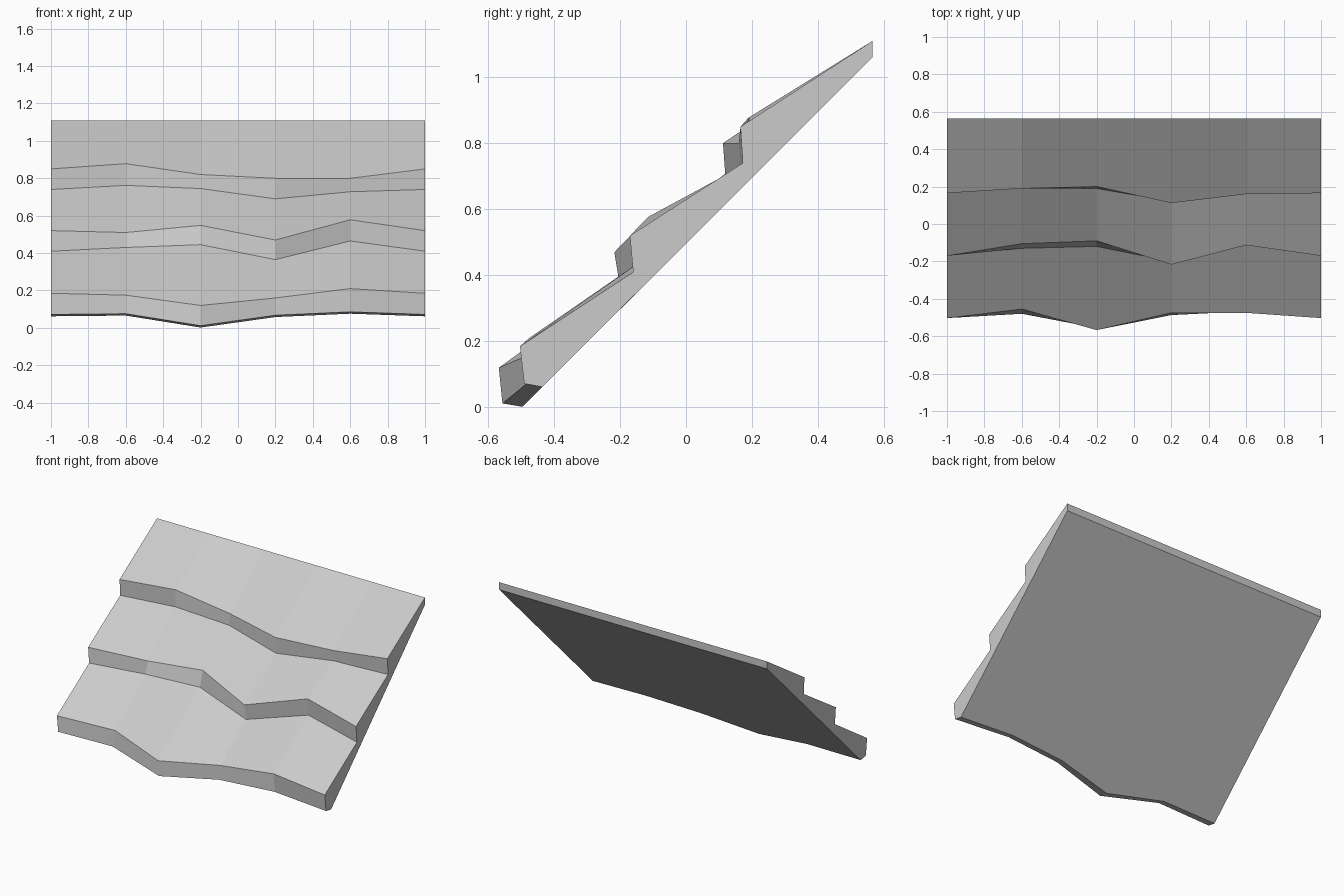
import bpy
import bmesh

cube = bpy.data.objects.get("Cube")
if cube:
    bpy.data.objects.remove(cube, do_unlink=True)

# Stone colour
stone = bpy.data.materials.new("stone_grey")
stone.use_nodes = True
grey = (0.6, 0.6, 0.6, 1)
stone.diffuse_color = grey
stone.node_tree.nodes["Principled BSDF"].inputs["Base Color"].default_value = grey

# Wavering step edges, right to left: (lip y, lip z, foot y, foot z)
STATIONS = [-1, -0.6, -0.2, 0.2, 0.6, 1]
upper_end = (0.165, 0.85, 0.172, 0.74)
middle_end = (-0.17, 0.52, -0.16, 0.41)
lower_end = (-0.503, 0.185, -0.49, 0.072)
UPPER = [upper_end, (0.19, 0.878, 0.19, 0.762), (0.2, 0.82, 0.19, 0.745),
         (0.112, 0.80, 0.12, 0.69), (0.16, 0.80, 0.165, 0.728), upper_end]
MIDDLE = [middle_end, (-0.105, 0.51, -0.13, 0.43), (-0.09, 0.548, -0.12, 0.445),
          (-0.217, 0.47, -0.2, 0.365), (-0.113, 0.578, -0.105, 0.465), middle_end]
LOWER = [lower_end, (-0.455, 0.175, -0.48, 0.076), (-0.567, 0.12, -0.556, 0.012),
         (-0.475, 0.16, -0.487, 0.068), (-0.475, 0.21, -0.467, 0.086), lower_end]


def section(upper, middle, lower):
    """Outline of one slice from the back crest, down the steps, to the underside."""
    points = [(0.565, 1.11)]
    for lip_y, lip_z, foot_y, foot_z in (upper, middle, lower):
        points += [(lip_y, lip_z), (foot_y, foot_z)]
    toe_z = lower[3] - 0.01
    return points + [(toe_z - 0.497, toe_z), (0.565, 1.06)]


# Loft the slices into a closed sloping slab
bm = bmesh.new()
rings = []
for x, *steps in zip(STATIONS, UPPER, MIDDLE, LOWER):
    rings.append([bm.verts.new((x, y, z)) for y, z in section(*steps)])
for a, b in zip(rings, rings[1:]):
    for i in range(len(a)):
        j = (i + 1) % len(a)
        bm.faces.new((a[i], a[j], b[j], b[i]))
bm.faces.new(rings[0])
bm.faces.new(rings[-1])
bmesh.ops.recalc_face_normals(bm, faces=bm.faces)

mesh = bpy.data.meshes.new("stepped_slope")
bm.to_mesh(mesh)
bm.free()
mesh.materials.append(stone)
slope = bpy.data.objects.new("stepped_slope", mesh)
bpy.context.collection.objects.link(slope)
